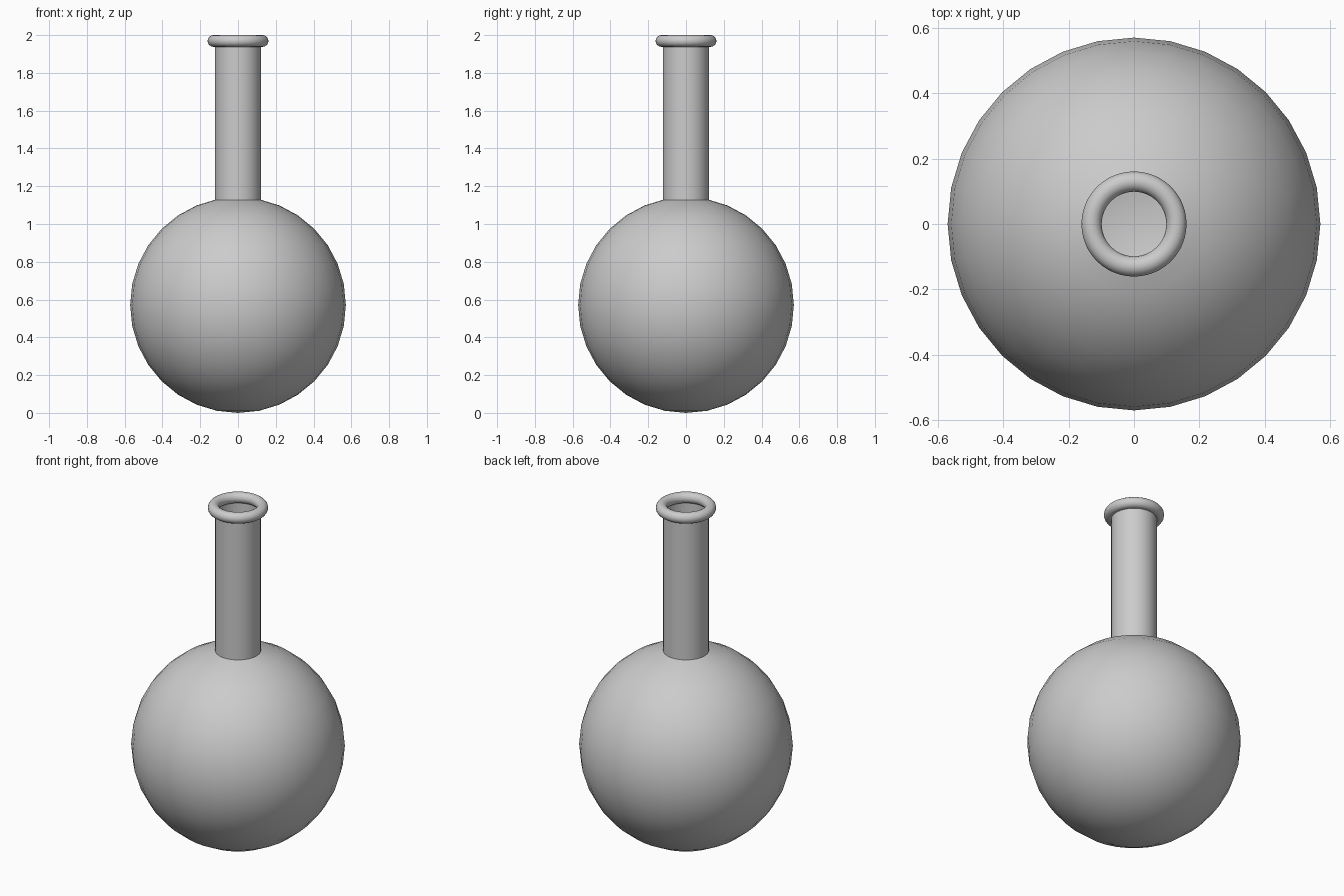
import bpy
import bmesh
import math

cube = bpy.data.objects.get("Cube")
if cube:
    bpy.data.objects.remove(cube, do_unlink=True)

BULB_R = 0.571
NECK_R = 0.122
LIP_R, LIP_TUBE = 0.13, 0.031
LIP_Z = 2 - LIP_TUBE

# Single glass-grey colour
glass = bpy.data.materials.new("flask_grey")
glass.use_nodes = True
grey = (0.6, 0.6, 0.6, 1)
glass.diffuse_color = grey
glass.node_tree.nodes["Principled BSDF"].inputs["Base Color"].default_value = grey


def finish(name):
    obj = bpy.context.object
    obj.name = obj.data.name = name
    obj.data.materials.append(glass)
    bpy.ops.object.shade_smooth_by_angle(angle=math.radians(40))
    return obj


# Round bulb, opened inside the neck
bpy.ops.mesh.primitive_uv_sphere_add(segments=32, ring_count=16, radius=BULB_R,
                                     location=(0, 0, BULB_R))
bulb = finish("bulb")
bm = bmesh.new()
bm.from_mesh(bulb.data)
top = max(bm.verts, key=lambda v: v.co.z)
bmesh.ops.delete(bm, geom=[top], context='VERTS')
bm.to_mesh(bulb.data)
bm.free()

# Straight open neck, sunk slightly into the bulb
neck_base = 1.12
bpy.ops.mesh.primitive_cylinder_add(vertices=32, radius=NECK_R, depth=LIP_Z - neck_base,
                                    end_fill_type='NOTHING',
                                    location=(0, 0, (LIP_Z + neck_base) / 2))
finish("neck")

# Rolled lip around the mouth
bpy.ops.mesh.primitive_torus_add(major_radius=LIP_R, minor_radius=LIP_TUBE,
                                 major_segments=48, minor_segments=16,
                                 location=(0, 0, LIP_Z))
finish("lip")
